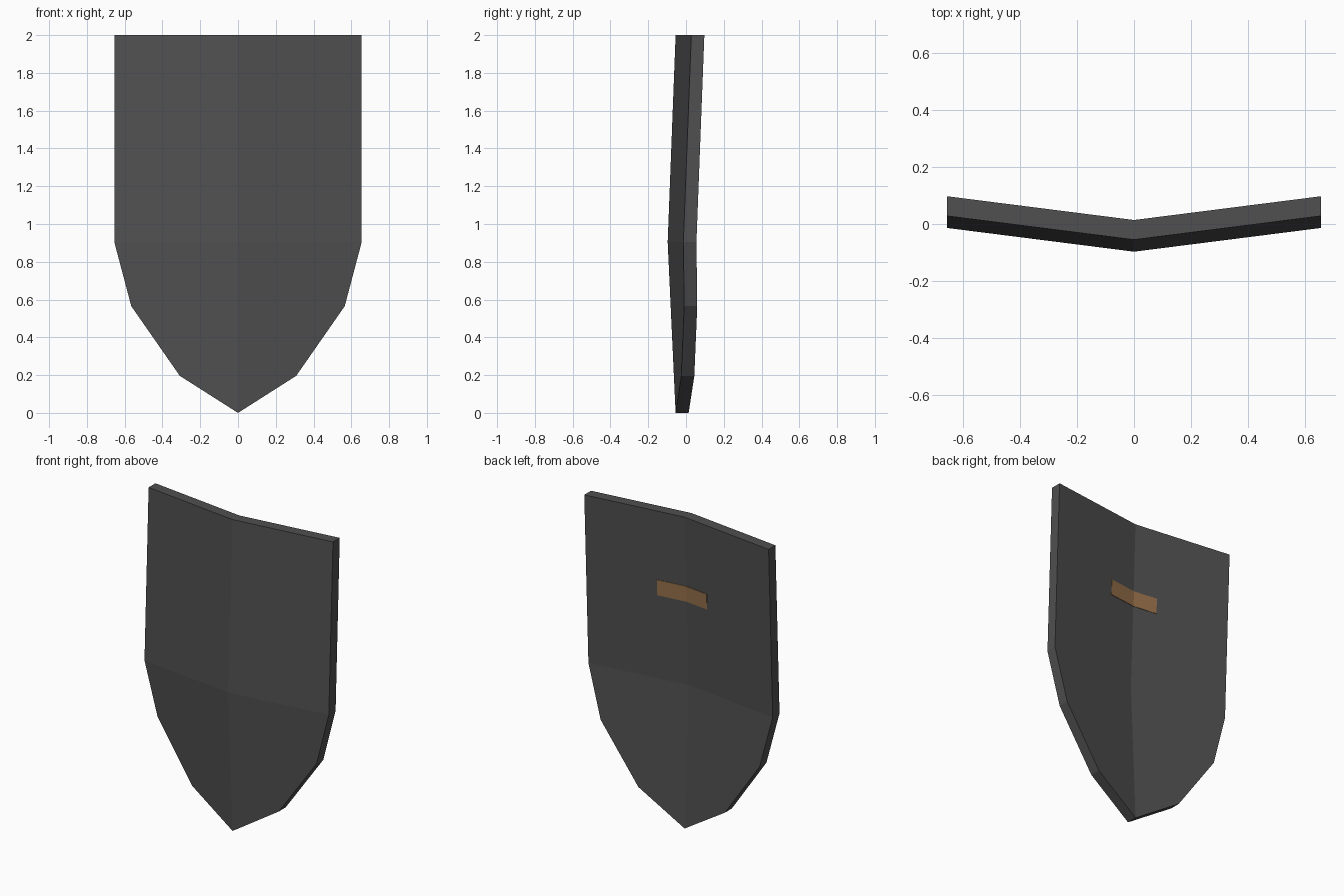
import bpy, bmesh
from mathutils import Vector

if "Cube" in bpy.data.objects:
    bpy.data.objects.remove(bpy.data.objects["Cube"])

THICK = 0.069


def material(name, color):
    m = bpy.data.materials.new(name)
    m.diffuse_color = (*color, 1)
    m.use_nodes = True
    m.node_tree.nodes["Principled BSDF"].inputs["Base Color"].default_value = m.diffuse_color
    return m


def front_y(x, z):
    """Front surface: V-folded along x = 0 and bent at z = 0.905."""
    crease = -0.055 - 0.042 * (z / 0.905 if z < 0.905 else (2 - z) / 1.095)
    return crease + 0.127 * abs(x)


def folded_plate(name, polygons, offset, thickness, mat):
    """Lay x/z polygons on the folded surface and thicken them backwards."""
    bm = bmesh.new()
    for poly in polygons:
        bm.faces.new([bm.verts.new((x, front_y(x, z) + offset, z)) for x, z in poly])
    bmesh.ops.remove_doubles(bm, verts=bm.verts[:], dist=1e-4)
    ext = bmesh.ops.extrude_face_region(bm, geom=bm.faces[:], use_keep_orig=True)
    moved = [g for g in ext["geom"] if isinstance(g, bmesh.types.BMVert)]
    bmesh.ops.translate(bm, verts=moved, vec=Vector((0, thickness, 0)))
    bmesh.ops.recalc_face_normals(bm, faces=bm.faces[:])
    mesh = bpy.data.meshes.new(name)
    bm.to_mesh(mesh)
    bm.free()
    mesh.materials.append(mat)
    obj = bpy.data.objects.new(name, mesh)
    bpy.context.collection.objects.link(obj)
    return obj


iron = material("dark iron grey", (0.08, 0.08, 0.08))
leather = material("brown leather", (0.32, 0.17, 0.073))

# Shield body: upper rectangle and tapering lower part, mirrored
upper = [(0, 2), (0.655, 2), (0.655, 0.905), (0, 0.905)]
lower = [(0, 0.905), (0.655, 0.905), (0.565, 0.565), (0.308, 0.196), (0, 0)]
halves = [[(s * x, z) for x, z in p] for s in (1, -1) for p in (upper, lower)]
folded_plate("shield_body", halves, 0, THICK, iron)

# Grip strap: thin strip following the fold on the back
strips = [[(0, 1.45), (x, 1.45), (x, 1.55), (0, 1.55)] for x in (0.19, -0.16)]
folded_plate("grip_strap", strips, THICK - 0.003, 0.006, leather)
